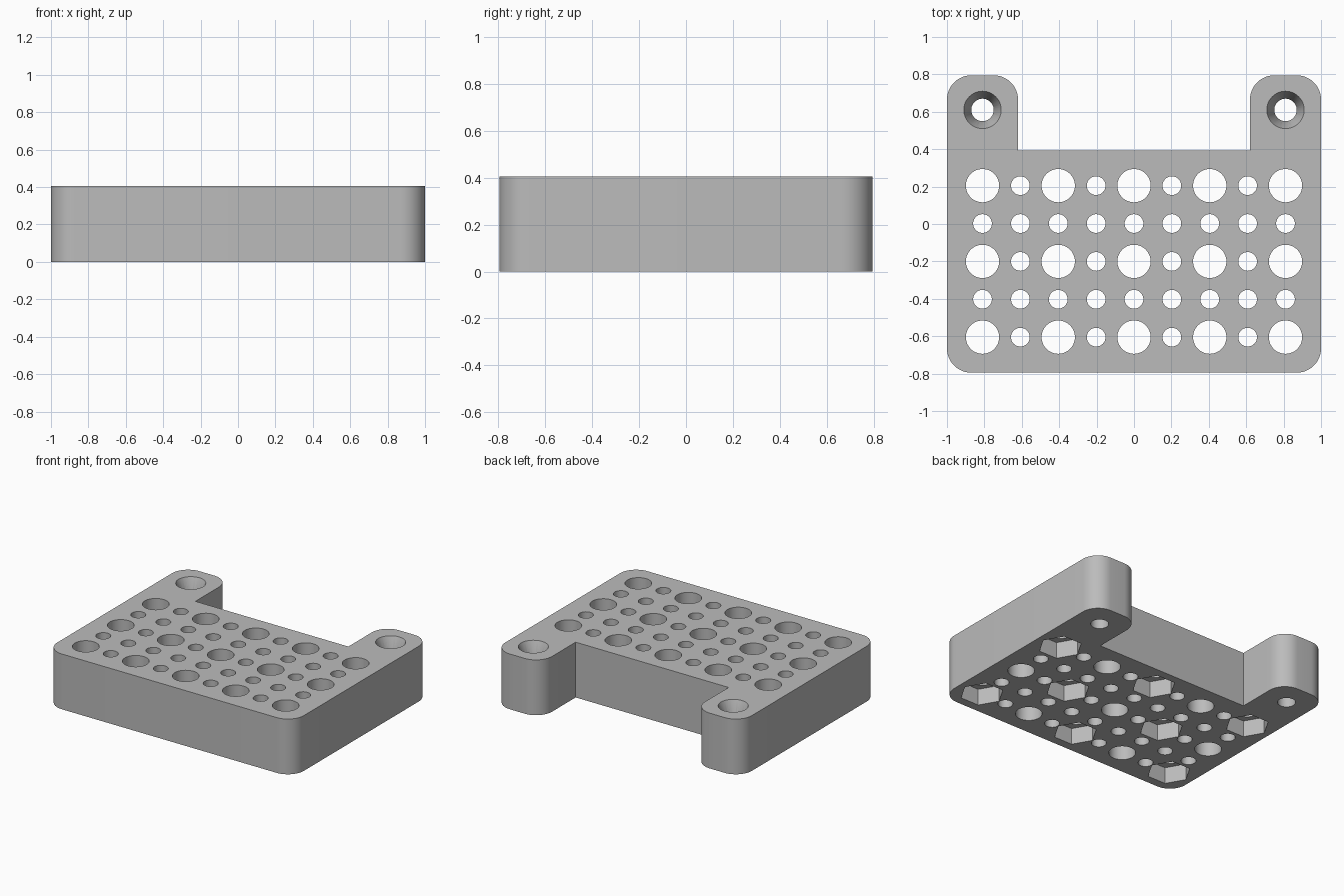
import bpy, bmesh, math
from mathutils import Matrix

if "Cube" in bpy.data.objects:
    bpy.data.objects.remove(bpy.data.objects["Cube"], do_unlink=True)

HEIGHT = 0.405
PITCH = 0.2025
HALF_DEPTH = 0.795
CORNER = 0.13

grey = bpy.data.materials.new("plain grey")
grey.use_nodes = True
grey.diffuse_color = (0.5, 0.5, 0.5, 1)
grey.node_tree.nodes["Principled BSDF"].inputs["Base Color"].default_value = grey.diffuse_color


def make_object(name, bm):
    bmesh.ops.recalc_face_normals(bm, faces=bm.faces)
    mesh = bpy.data.meshes.new(name)
    bm.to_mesh(mesh)
    bm.free()
    mesh.materials.append(grey)
    obj = bpy.data.objects.new(name, mesh)
    bpy.context.collection.objects.link(obj)
    return obj


def add_cone(bm, x, y, z0, z1, r0, r1, sides=48):
    bmesh.ops.create_cone(
        bm, cap_ends=True, segments=sides, radius1=r0, radius2=r1, depth=z1 - z0,
        matrix=Matrix.Translation((x, y, (z0 + z1) / 2)))


def rounded(cx, cy, start, steps=12):
    """Quarter arc about a corner centre, counter-clockwise."""
    angles = [start + math.pi / 2 * i / steps for i in range(steps + 1)]
    return [(cx + CORNER * math.cos(a), cy + CORNER * math.sin(a)) for a in angles]


# Plate outline: rounded front corners and two rounded rear lugs
side, end, inner, notch = 1 - CORNER, HALF_DEPTH - CORNER, 0.62, 0.392
half = rounded(side, -end, -math.pi / 2) + rounded(side, end, 0)
half += rounded(inner + CORNER, end, math.pi / 2) + [(inner, notch)]
outline = half + [(-x, y) for x, y in reversed(half)]

bm = bmesh.new()
base = bm.faces.new([bm.verts.new((x, y, 0)) for x, y in outline])
top = bmesh.ops.extrude_face_region(bm, geom=[base])
bmesh.ops.translate(bm, vec=(0, 0, HEIGHT),
                    verts=[v for v in top["geom"] if isinstance(v, bmesh.types.BMVert)])
plate = make_object("mounting_plate", bm)

# Through holes, hexagonal nut pockets below and countersinks above
holes, seats = bmesh.new(), bmesh.new()
for col in range(-4, 5):
    for row in range(-2, 3):
        x, y = col * PITCH, -0.2 + row * PITCH
        large = col % 2 == 0 and row % 2 == 0
        radius = 0.089 if large else 0.05
        add_cone(holes, x, y, -0.1, HEIGHT + 0.1, radius, radius)
        if large and (col + row) % 4 == 2:
            bmesh.ops.create_circle  # hexagon points lie along x
            hexagon = bmesh.ops.create_cone(
                seats, cap_ends=True, segments=6, radius1=0.147, radius2=0.147, depth=0.24,
                matrix=Matrix.Translation((x, y, 0)) @ Matrix.Rotation(math.pi / 2, 4, "Z"))
for x in (-4 * PITCH, 4 * PITCH):
    y = -0.2 + 4 * PITCH
    add_cone(holes, x, y, -0.1, HEIGHT + 0.1, 0.06, 0.06)
    add_cone(seats, x, y, HEIGHT - 0.125, HEIGHT + 0.05, 0.05, 0.12)

# Cut the plate
bpy.context.view_layer.objects.active = plate
plate.select_set(True)
for name, cutter_mesh in (("hole_cutter", holes), ("seat_cutter", seats)):
    cutter = make_object(name, cutter_mesh)
    cutter.hide_render = True
    cut = plate.modifiers.new(name, "BOOLEAN")
    cut.operation = "DIFFERENCE"
    cut.solver = "EXACT"
    cut.object = cutter
    bpy.ops.object.modifier_apply(modifier=cut.name)
    bpy.data.objects.remove(cutter, do_unlink=True)

bpy.ops.object.shade_smooth_by_angle(angle=math.radians(30))
